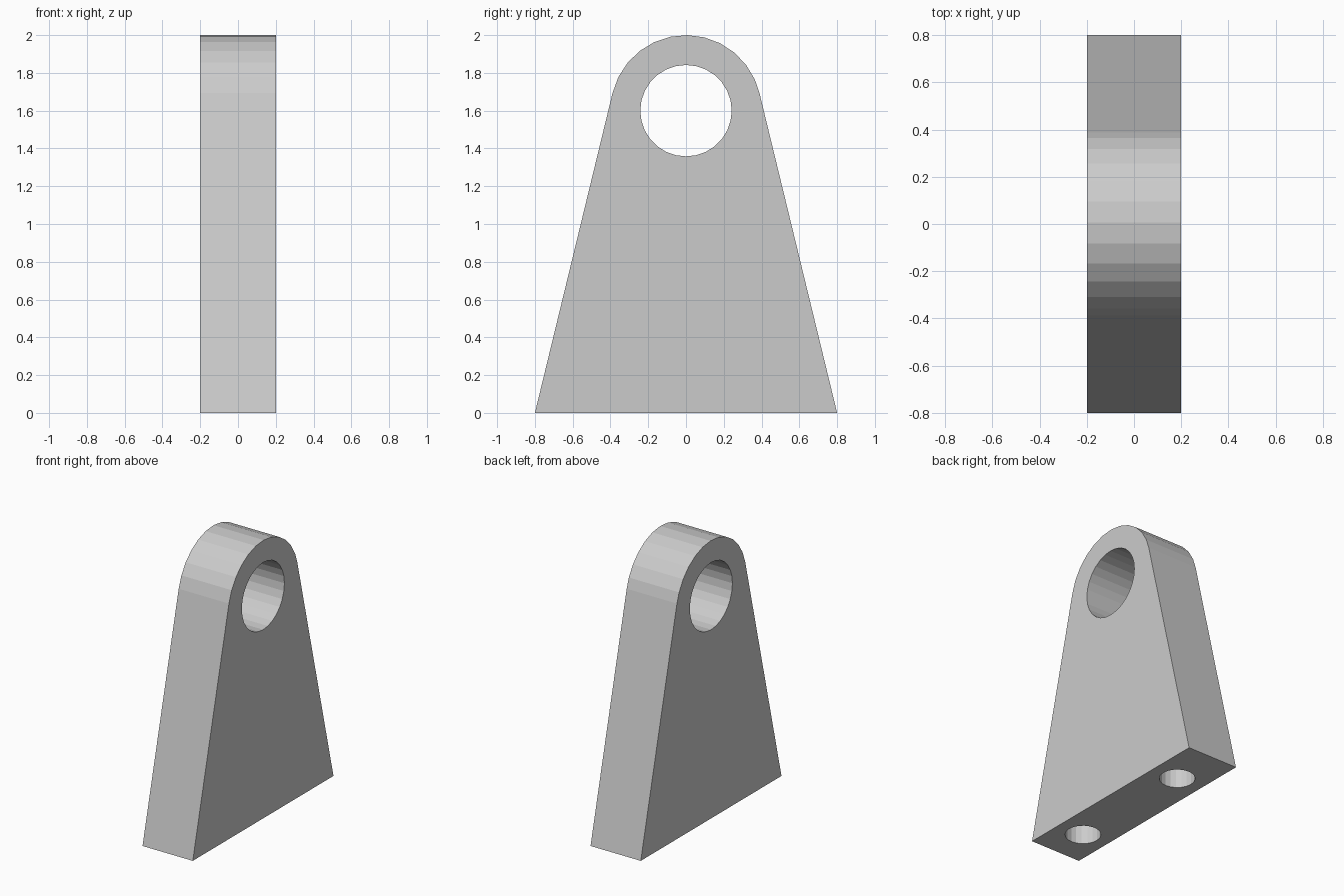
import bpy
import bmesh
from math import acos, atan2, cos, hypot, pi, radians, sin
from mathutils import Matrix

cube = bpy.data.objects.get("Cube")
if cube:
    bpy.data.objects.remove(cube, do_unlink=True)

HALF_THICK = 0.2
HALF_BASE = 0.8
EYE_Z = 1.6
EYE_R = 0.4

grey = bpy.data.materials.new("light grey")
grey.use_nodes = True
colour = (0.6, 0.6, 0.6, 1)
grey.diffuse_color = colour
grey.node_tree.nodes["Principled BSDF"].inputs["Base Color"].default_value = colour


def add_object(name, bm):
    bmesh.ops.recalc_face_normals(bm, faces=bm.faces)
    mesh = bpy.data.meshes.new(name)
    bm.to_mesh(mesh)
    bm.free()
    mesh.materials.append(grey)
    obj = bpy.data.objects.new(name, mesh)
    bpy.context.collection.objects.link(obj)
    return obj


def add_cutter(name, radius, depth, sides, matrix):
    bm = bmesh.new()
    bmesh.ops.create_cone(bm, cap_ends=True, segments=sides, radius1=radius,
                          radius2=radius, depth=depth, matrix=matrix)
    obj = add_object(name, bm)
    obj.hide_render = True
    obj.hide_viewport = True
    return obj


# Bracket plate: tapered sides tangent to a rounded eye
tangent = acos(EYE_R / hypot(HALF_BASE, EYE_Z)) - atan2(EYE_Z, HALF_BASE)
step = radians(12.9)
angles = [pi - tangent - i * step for i in range(12)] + [tangent]
profile = [(HALF_BASE, 0), (-HALF_BASE, 0)]
profile += [(EYE_R * cos(a), EYE_Z + EYE_R * sin(a)) for a in angles]

bm = bmesh.new()
face = bm.faces.new([bm.verts.new((-HALF_THICK, y, z)) for y, z in profile])
extruded = bmesh.ops.extrude_face_region(bm, geom=[face])["geom"]
bmesh.ops.translate(bm, vec=(2 * HALF_THICK, 0, 0),
                    verts=[v for v in extruded if isinstance(v, bmesh.types.BMVert)])
plate = add_object("bracket_plate", bm)

# Pin hole through the eye, and two blind bolt holes in the base
cutters = [add_cutter("pin_hole_cutter", 0.242, 1, 28,
                      Matrix.Translation((0, 0, EYE_Z)) @ Matrix.Rotation(pi / 2, 4, "Y"))]
for name, y in (("front", -0.52), ("back", 0.44)):
    cutters.append(add_cutter(name + "_bolt_hole_cutter", 0.118, 0.8, 20,
                              Matrix.Translation((0, y, 0))))

for cutter in cutters:
    mod = plate.modifiers.new(cutter.name, "BOOLEAN")
    mod.operation = "DIFFERENCE"
    mod.solver = "EXACT"
    mod.object = cutter
